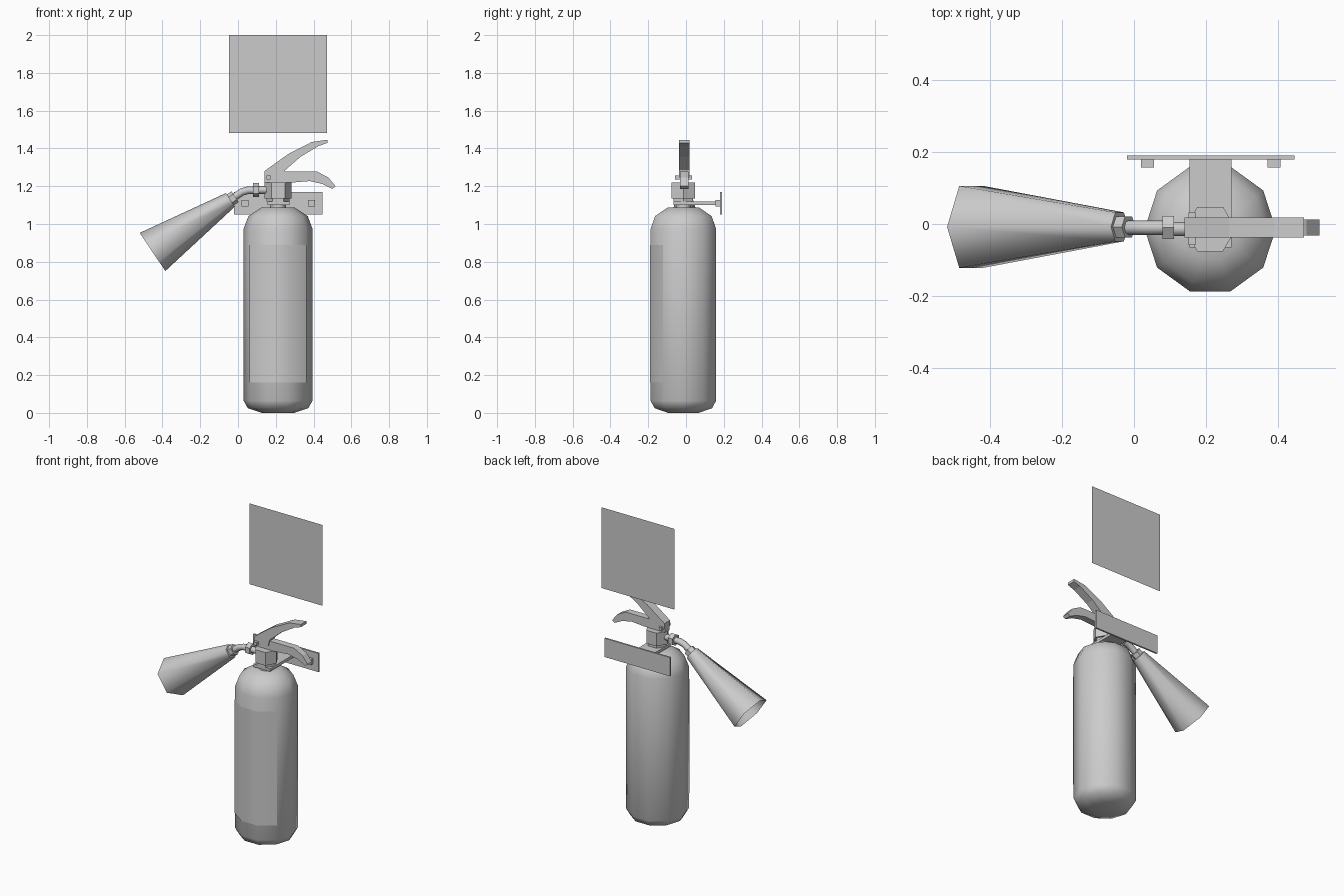
import bpy, bmesh, math
from mathutils import Vector, Matrix

cube = bpy.data.objects.get("Cube")
if cube:
    bpy.data.objects.remove(cube)

grey = bpy.data.materials.new("plain_grey")
grey.use_nodes = True
COLOUR = (0.6, 0.6, 0.6, 1)
grey.diffuse_color = COLOUR
grey.node_tree.nodes["Principled BSDF"].inputs["Base Color"].default_value = COLOUR

CX, CY = 0.212, -0.014      # axis of the tank
TANK_R = 0.1825


def finish(name, bm, smooth=None):
    bmesh.ops.recalc_face_normals(bm, faces=bm.faces)
    mesh = bpy.data.meshes.new(name)
    bm.to_mesh(mesh)
    bm.free()
    mesh.materials.append(grey)
    ob = bpy.data.objects.new(name, mesh)
    bpy.context.collection.objects.link(ob)
    if smooth:
        bpy.ops.object.select_all(action='DESELECT')
        ob.select_set(True)
        bpy.context.view_layer.objects.active = ob
        bpy.ops.object.shade_smooth_by_angle(angle=math.radians(smooth))
    return ob


def box(name, x, y, z):
    bm = bmesh.new()
    bmesh.ops.create_cube(bm, size=1)
    for v in bm.verts:
        v.co = [lo + (hi - lo) * (c + 0.5) for c, (lo, hi) in zip(v.co, (x, y, z))]
    return finish(name, bm)


def loft(name, rings, sides, smooth=None, caps=(True, True)):
    """Skin polygon rings given as (centre, axis, radius, y_stretch)."""
    bm = bmesh.new()
    loops = []
    for centre, axis, r, stretch in rings:
        axis = Vector(axis).normalized()
        v = Vector((0, 1, 0))
        u = v.cross(axis)
        loops.append([bm.verts.new(Vector(centre) + u * r * math.cos(t) + v * r * stretch * math.sin(t))
                      for t in (2 * math.pi * i / sides for i in range(sides))])
    for a, b in zip(loops, loops[1:]):
        for i in range(sides):
            j = (i + 1) % sides
            bm.faces.new((a[i], a[j], b[j], b[i]))
    for cap, ring in zip(caps, (loops[0], loops[-1])):
        if cap:
            bm.faces.new(ring)
    return finish(name, bm, smooth)


def upright(name, profile, sides, smooth=None):
    return loft(name, [((CX, CY, z), (0, 0, 1), r, 1) for r, z in profile], sides, smooth)


def rod(name, a, b, r, sides, smooth=None):
    axis = Vector(b) - Vector(a)
    return loft(name, [(a, axis, r, 1), (b, axis, r, 1)], sides, smooth)


def extrude_xz(name, outline, y0, y1):
    bm = bmesh.new()
    face = bm.faces.new([bm.verts.new((x, y0, z)) for x, z in outline])
    out = bmesh.ops.extrude_face_region(bm, geom=[face])["geom"]
    for v in out:
        if isinstance(v, bmesh.types.BMVert):
            v.co.y = y1
    return finish(name, bm)


# Tank with rounded shoulder and base
upright("tank", [(0.085, 0), (0.16, 0.025), (TANK_R, 0.065), (TANK_R, 0.974),
                 (0.157, 1.042), (0.088, 1.087)], 10, 50)

# Wrapped label over the three front facets
bm = bmesh.new()
columns = []
for deg in (216, 252, 288, 324):
    t = math.radians(deg)
    columns.append([bm.verts.new((CX + 0.1855 * math.cos(t), CY + 0.1855 * math.sin(t), z))
                    for z in (0.16, 0.89)])
for a, b in zip(columns, columns[1:]):
    bm.faces.new((a[0], b[0], b[1], a[1]))
label = finish("label", bm, 50)

# Neck and valve block
upright("neck", [(0.042, 1.08), (0.042, 1.14)], 10, 50)
upright("neck_collar", [(0.06, 1.118), (0.06, 1.136)], 6)
upright("valve_block", [(0.0715, 1.136), (0.0715, 1.22)], 6)

# Wall bracket
box("bracket_strap", (0.155, 0.272), (-0.065, 0.18), (1.1, 1.118))
box("bracket_plate", (-0.02, 0.447), (0.179, 0.19), (1.05, 1.17))
for side, x in (("right", 0.037), ("left", 0.389)):
    box("bracket_bolt_" + side, (x - 0.018, x + 0.018), (0.157, 0.18), (1.092, 1.128))

# Squeeze lever, carrying handle and hinge pin
extrude_xz("squeeze_lever", [(0.14, 1.245), (0.14, 1.28), (0.265, 1.37), (0.39, 1.434),
                             (0.473, 1.446), (0.473, 1.429), (0.425, 1.412), (0.33, 1.355),
                             (0.25, 1.285), (0.24, 1.245)], -0.038, 0.018)
extrude_xz("carrying_handle", [(0.14, 1.22), (0.14, 1.25), (0.24, 1.277), (0.42, 1.277),
                               (0.48, 1.245), (0.516, 1.2), (0.5, 1.186), (0.447, 1.212),
                               (0.38, 1.227), (0.29, 1.22)], -0.032, 0.012)
box("hinge_pin", (0.151, 0.171), (-0.058, 0.032), (1.236, 1.256))

# Outlet, coupling nut and bent pipe
rod("outlet", (0.16, CY, 1.18), (0.1, CY, 1.18), 0.02, 8, 50)
rod("outlet_nut", (0.112, -0.01, 1.18), (0.08, -0.01, 1.18), 0.037, 6)
path = [Vector((x, -0.01, z)) for x, z in
        ((0.09, 1.179), (0.05, 1.178), (0.02, 1.169), (-0.005, 1.152), (-0.045, 1.125))]
rings = []
for i, p in enumerate(path):
    axis = path[min(i + 1, len(path) - 1)] - path[max(i - 1, 0)]
    rings.append((p, axis, 0.02, 1))
loft("pipe", rings, 8, 50)

# Open discharge horn with its nut
throat = Vector((-0.04, -0.008, 1.128))
mouth = Vector((-0.4525, -0.008, 0.852))
axis = (mouth - throat).normalized()
rod("horn_nut", throat - axis * 0.03, throat, 0.034, 6)
loft("horn", [(throat, axis, 0.043, 1.08), (mouth, axis, 0.1217, 1.08)], 6, 65, (True, False))

# Flat wall sign
bm = bmesh.new()
bm.faces.new([bm.verts.new((x, 0.182, z)) for x, z in
              ((-0.047, 1.482), (0.472, 1.482), (0.472, 2), (-0.047, 2))])
finish("wall_sign", bm)
